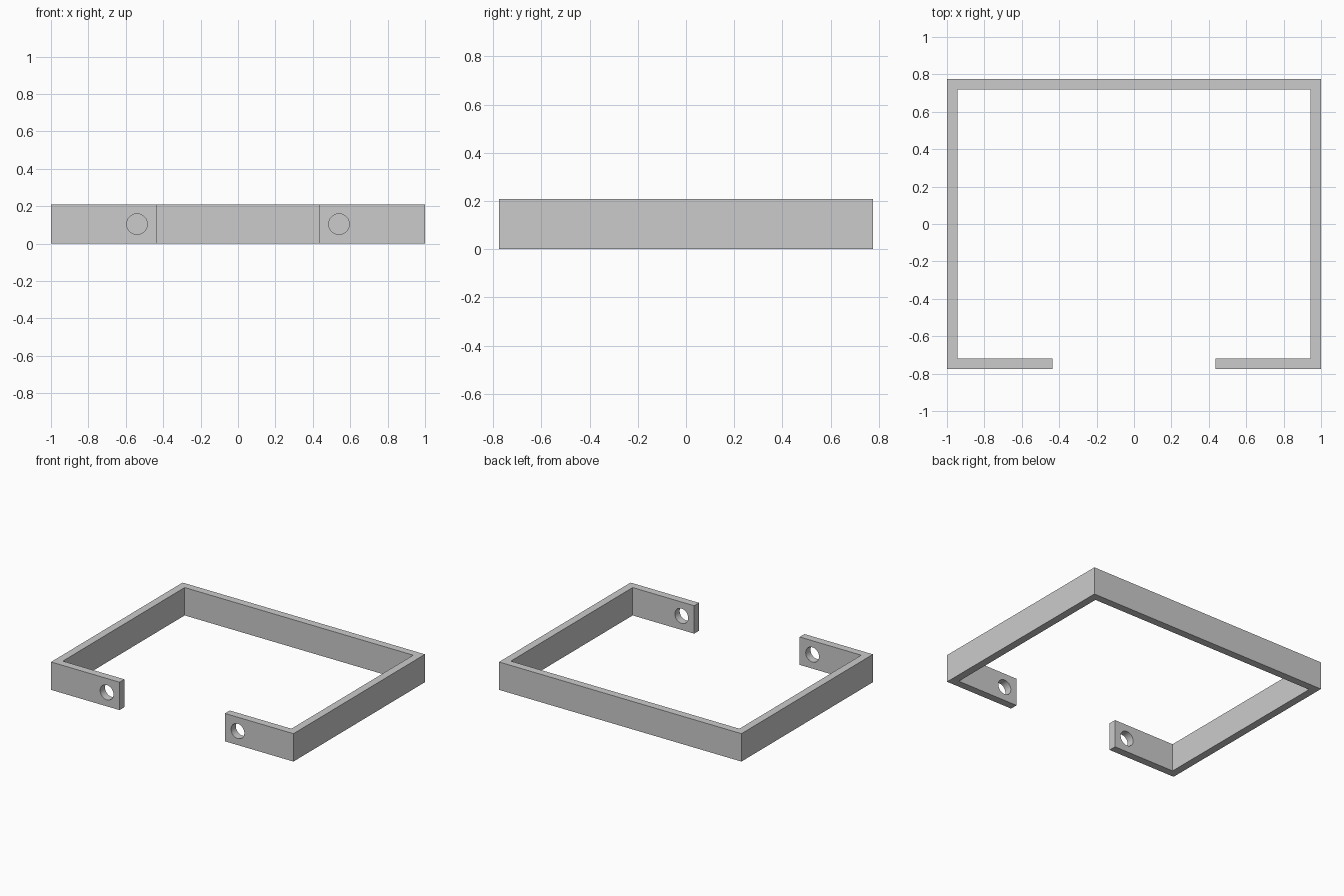
import bpy
import bmesh
import math

cube = bpy.data.objects.get("Cube")
if cube:
    bpy.data.objects.remove(cube, do_unlink=True)

HALF_X, HALF_Y, HEIGHT, WALL = 1.0, 0.775, 0.208, 0.057
GAP, HOLE_X, HOLE_R = 0.435, 0.54, 0.055

grey = bpy.data.materials.new("light grey")
grey.use_nodes = True
grey.diffuse_color = (0.6, 0.6, 0.6, 1)
grey.node_tree.nodes["Principled BSDF"].inputs["Base Color"].default_value = grey.diffuse_color


def add_object(name, bm):
    bmesh.ops.recalc_face_normals(bm, faces=bm.faces)
    mesh = bpy.data.meshes.new(name)
    bm.to_mesh(mesh)
    bm.free()
    obj = bpy.data.objects.new(name, mesh)
    bpy.context.collection.objects.link(obj)
    mesh.materials.append(grey)
    return obj


# Open rectangular band: right half of the outline, mirrored for the left
ix, iy = HALF_X - WALL, HALF_Y - WALL
outer = [(GAP, -HALF_Y), (HALF_X, -HALF_Y), (HALF_X, HALF_Y)]
inner = [(ix, iy), (ix, -iy), (GAP, -iy)]
flip = lambda pts: [(-x, y) for x, y in reversed(pts)]
outline = outer + flip(outer) + flip(inner) + inner

bm = bmesh.new()
face = bm.faces.new([bm.verts.new((x, y, 0)) for x, y in outline])
top = bmesh.ops.extrude_face_region(bm, geom=[face])["geom"]
bmesh.ops.translate(bm, vec=(0, 0, HEIGHT),
                    verts=[v for v in top if isinstance(v, bmesh.types.BMVert)])
band = add_object("bracket_band", bm)

# Round screw holes through the two front tabs
for side, x in (("left", HOLE_X), ("right", -HOLE_X)):
    bm = bmesh.new()
    bmesh.ops.create_cone(bm, cap_ends=True, segments=48, radius1=HOLE_R,
                          radius2=HOLE_R, depth=WALL * 4)
    cutter = add_object(side + "_hole_cutter", bm)
    cutter.rotation_euler.x = math.pi / 2
    cutter.location = (x, -HALF_Y + WALL / 2, HEIGHT / 2)
    cutter.hide_render = True
    cutter.hide_set(True)
    cut = band.modifiers.new(side + " hole", "BOOLEAN")
    cut.operation = "DIFFERENCE"
    cut.solver = "EXACT"
    cut.object = cutter

# Apply the cuts, then smooth only the hole walls
bpy.context.view_layer.objects.active = band
band.select_set(True)
for name in [m.name for m in band.modifiers]:
    bpy.ops.object.modifier_apply(modifier=name)
bpy.ops.object.shade_smooth_by_angle(angle=math.radians(30))
